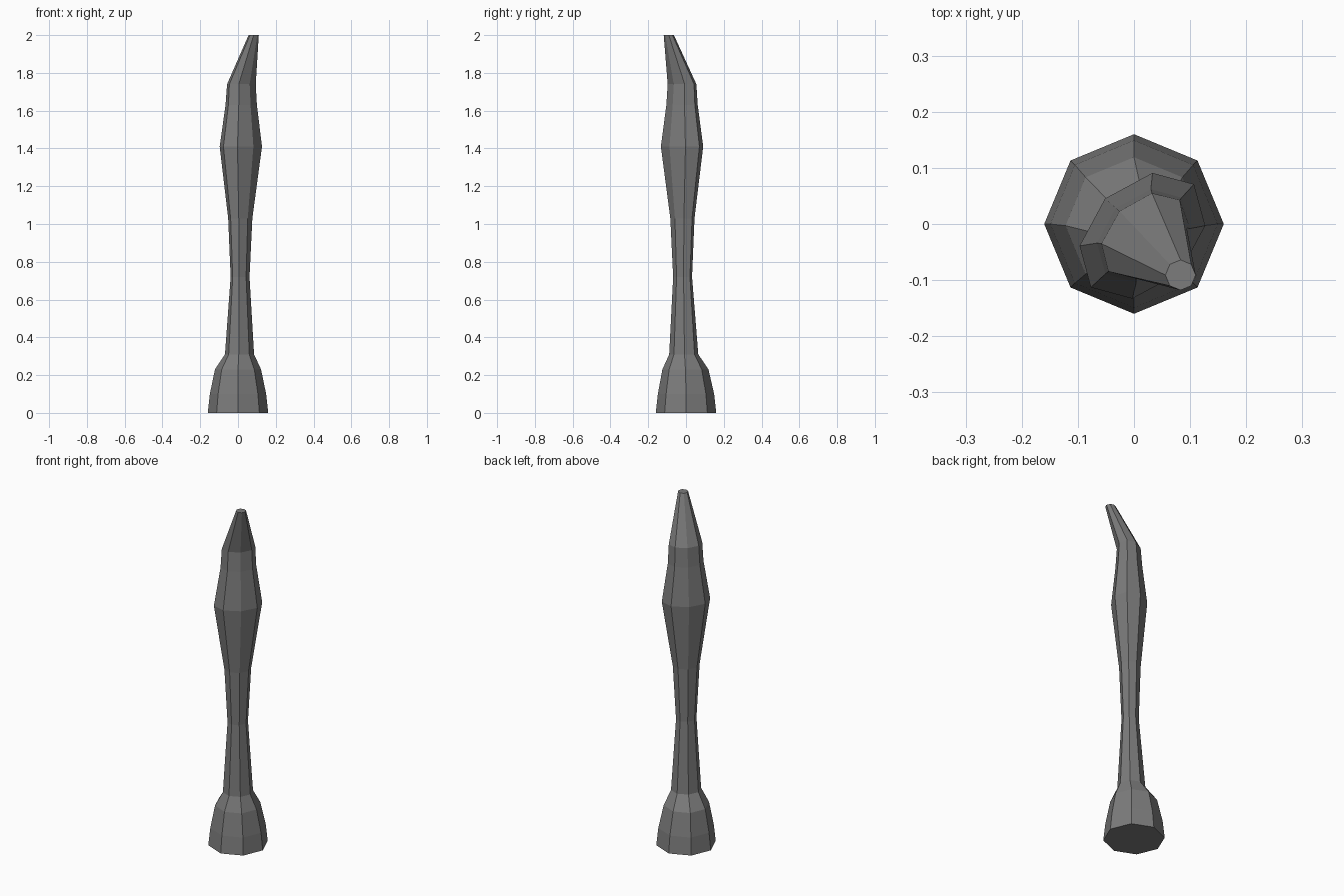
import bpy, bmesh, math

if "Cube" in bpy.data.objects:
    bpy.data.objects.remove(bpy.data.objects["Cube"])

# One flat stone-grey colour
grey = bpy.data.materials.new("dark_grey")
grey.diffuse_color = (0.2, 0.2, 0.2, 1)
grey.use_nodes = True
grey.node_tree.nodes["Principled BSDF"].inputs["Base Color"].default_value = grey.diffuse_color

SIDES = 8
# Cross-sections: height, centre x, centre y, half width, half depth
# (depth runs along the bend, width across it)
SECTIONS = [
    (0.00, 0.000, 0.000, 0.160, 0.160),
    (0.10, 0.000, 0.000, 0.149, 0.149),
    (0.23, 0.000, -0.003, 0.122, 0.122),
    (0.31, 0.008, -0.012, 0.081, 0.073),
    (0.72, 0.011, -0.018, 0.055, 0.045),
    (1.03, 0.012, -0.019, 0.072, 0.056),
    (1.41, 0.015, -0.021, 0.130, 0.094),
    (1.63, 0.017, -0.021, 0.096, 0.070),
    (1.74, 0.018, -0.021, 0.090, 0.062),
    (2.00, 0.083, -0.091, 0.027, 0.027),
]


def ring(bm, z, cx, cy, width, depth):
    """Octagon stretched along the x = y diagonal."""
    verts = []
    s = math.sqrt(0.5)
    for i in range(SIDES):
        a = math.tau * i / SIDES - math.pi / 4
        u, v = width * math.cos(a), depth * math.sin(a)
        verts.append(bm.verts.new((cx + s * (u - v), cy + s * (u + v), z)))
    return verts


# Bent tapering shaft, lofted through the sections and capped
bm = bmesh.new()
rings = [ring(bm, *sec) for sec in SECTIONS]
for low, high in zip(rings, rings[1:]):
    for i in range(SIDES):
        j = (i + 1) % SIDES
        bm.faces.new((low[i], low[j], high[j], high[i]))
bm.faces.new(rings[0][::-1])
bm.faces.new(rings[-1])
bmesh.ops.recalc_face_normals(bm, faces=bm.faces)

mesh = bpy.data.meshes.new("bent_spike")
bm.to_mesh(mesh)
bm.free()
mesh.materials.append(grey)
spike = bpy.data.objects.new("bent_spike", mesh)
bpy.context.collection.objects.link(spike)
